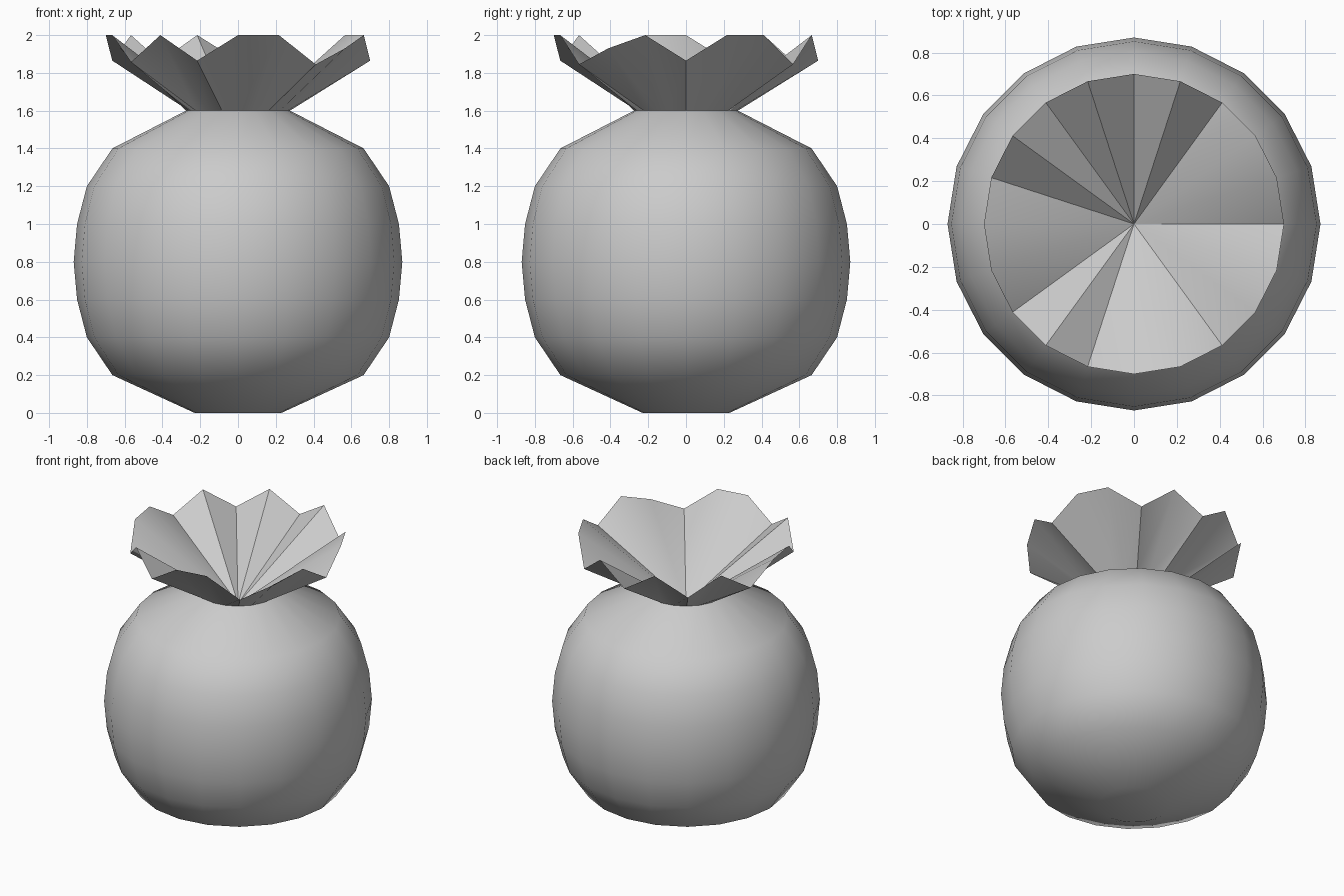
import bpy, bmesh, math

if "Cube" in bpy.data.objects:
    bpy.data.objects.remove(bpy.data.objects["Cube"])

N = 20  # sides all round


def ring(bm, r, heights):
    return [bm.verts.new((r * math.cos(2 * math.pi * k / N),
                          r * math.sin(2 * math.pi * k / N), heights[k]))
            for k in range(N)]


def bridge(bm, a, b):
    for k in range(N):
        j = (k + 1) % N
        bm.faces.new((a[k], a[j], b[j], b[k]))


def finish(bm, name):
    me = bpy.data.meshes.new(name)
    bm.to_mesh(me)
    bm.free()
    ob = bpy.data.objects.new(name, me)
    bpy.context.collection.objects.link(ob)
    bpy.ops.object.select_all(action='DESELECT')
    ob.select_set(True)
    bpy.context.view_layer.objects.active = ob
    bpy.ops.object.shade_smooth_by_angle(angle=math.radians(35))
    return ob


# Round fruit body: stacked rings, flat base
profile = [(0.23, 0), (0.665, 0.2), (0.8, 0.4), (0.852, 0.6), (0.87, 0.8),
           (0.852, 1.0), (0.8, 1.2), (0.665, 1.4), (0.275, 1.6)]
bm = bmesh.new()
rings = [ring(bm, r, [z] * N) for r, z in profile]
for a, b in zip(rings, rings[1:]):
    bridge(bm, a, b)
bm.faces.new(rings[0][::-1])
finish(bm, "fruit_body")

# Flared crown: jagged rim, conical hollow inside
rim_z = [1.865, 2, 2, 1.845, 2, 1.865, 2, 1.86, 2, 1.865,
         2, 2, 1.857, 2, 1.865, 2, 2, 1.845, 1.93, 2]
bm = bmesh.new()
neck = ring(bm, 0.275, [1.6] * N)
rim = ring(bm, 0.70, rim_z)
bridge(bm, neck, rim)
apex = bm.verts.new((0, 0, 1.49))
for k in range(N):
    bm.faces.new((apex, rim[k], rim[(k + 1) % N]))
finish(bm, "crown")
